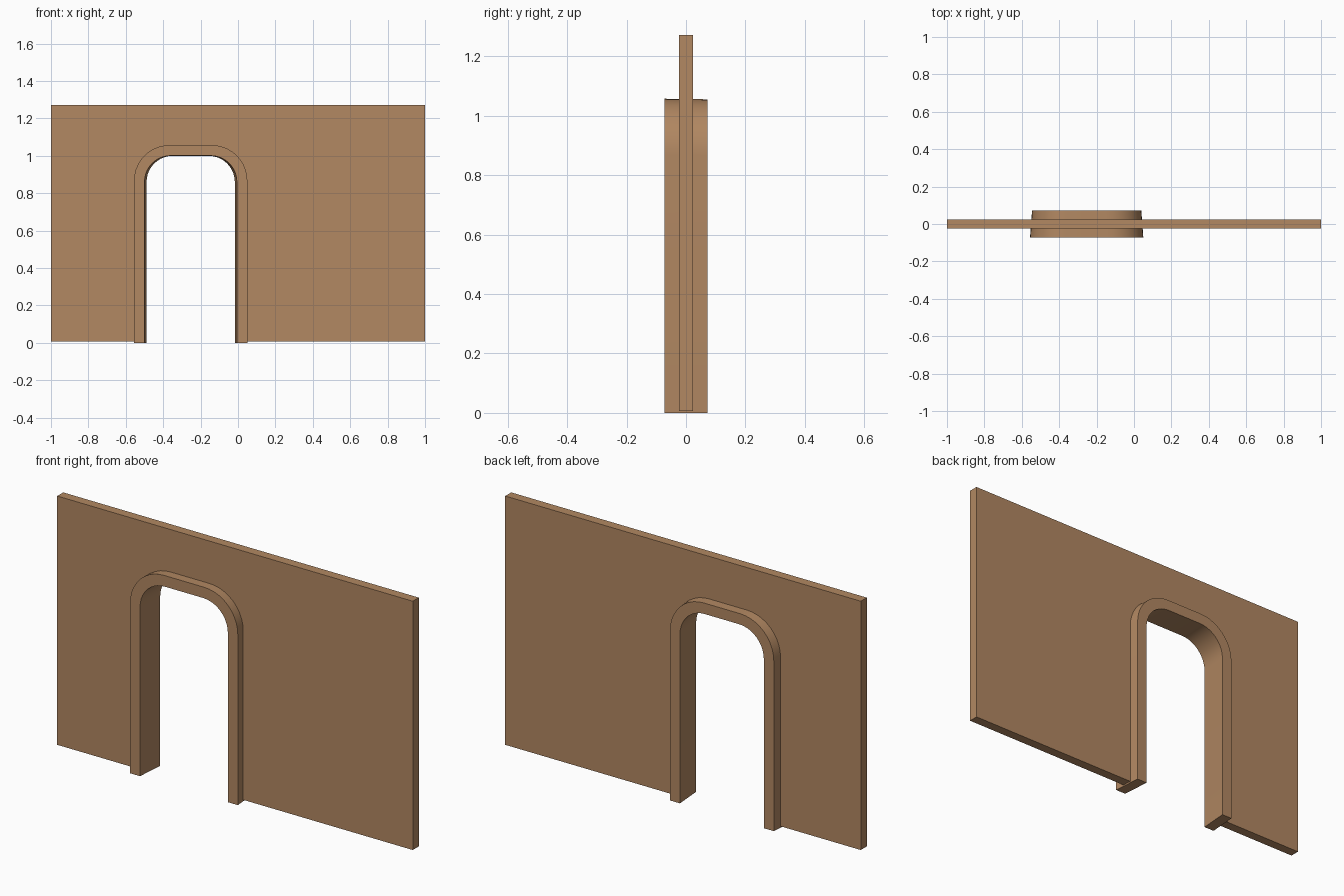
import bpy, bmesh, math

if "Cube" in bpy.data.objects:
    bpy.data.objects.remove(bpy.data.objects["Cube"])

CX = -0.253          # doorway centre line
SEG = 10             # segments per rounded corner

tan = bpy.data.materials.new("tan_wood")
tan.diffuse_color = (0.445, 0.246, 0.122, 1)
tan.use_nodes = True
tan.node_tree.nodes["Principled BSDF"].inputs["Base Color"].default_value = tan.diffuse_color


def arch(half, top, radius, bottom):
    """Open doorway outline, left foot up and over to the right foot."""
    left = []
    for i in range(SEG + 1):
        a = math.pi - i * math.pi / 2 / SEG
        left.append((-half + radius + radius * math.cos(a),
                     top - radius + radius * math.sin(a)))
    left.insert(0, (-half, bottom))
    pts = left + [(-x, z) for x, z in reversed(left)]
    return [(CX + x, z) for x, z in pts]


def finish(name, bm):
    bmesh.ops.recalc_face_normals(bm, faces=bm.faces)
    mesh = bpy.data.meshes.new(name)
    bm.to_mesh(mesh)
    bm.free()
    mesh.materials.append(tan)
    obj = bpy.data.objects.new(name, mesh)
    bpy.context.collection.objects.link(obj)
    bpy.ops.object.select_all(action='DESELECT')
    obj.select_set(True)
    bpy.context.view_layer.objects.active = obj
    bpy.ops.object.shade_smooth_by_angle(angle=math.radians(30))
    return obj


# Wall panel with the doorway notch, its cut edge buried inside the frame
W0, W1, WY = 0.007, 1.272, 0.024
outline = [(1, W0), (1, W1), (-1, W1), (-1, W0)] + arch(0.274, 1.028, 0.165, W0)
bm = bmesh.new()
face = bm.faces.new([bm.verts.new((x, -WY, z)) for x, z in outline])
ext = bmesh.ops.extrude_face_region(bm, geom=[face])
moved = [g for g in ext["geom"] if isinstance(g, bmesh.types.BMVert)]
bmesh.ops.translate(bm, verts=moved, vec=(0, 2 * WY, 0))
bmesh.ops.triangulate(bm, faces=[f for f in bm.faces if len(f.verts) > 4])
finish("wall_panel", bm)

# Door frame: rectangular section following the arch, slightly narrower at the back
FY = 0.073
bm = bmesh.new()
rails = []
for half, top, radius, y in ((0.303, 1.057, 0.19, -FY), (0.247, 1.001, 0.14, -FY),
                             (0.236, 1.000, 0.14, FY), (0.292, 1.055, 0.19, FY)):
    rails.append([bm.verts.new((x, y, z)) for x, z in arch(half, top, radius, 0)])
for k in range(4):
    a, b = rails[k], rails[(k + 1) % 4]
    for i in range(len(a) - 1):
        bm.faces.new((a[i], a[i + 1], b[i + 1], b[i]))
for end in (0, -1):
    bm.faces.new([r[end] for r in rails])
finish("door_frame", bm)
